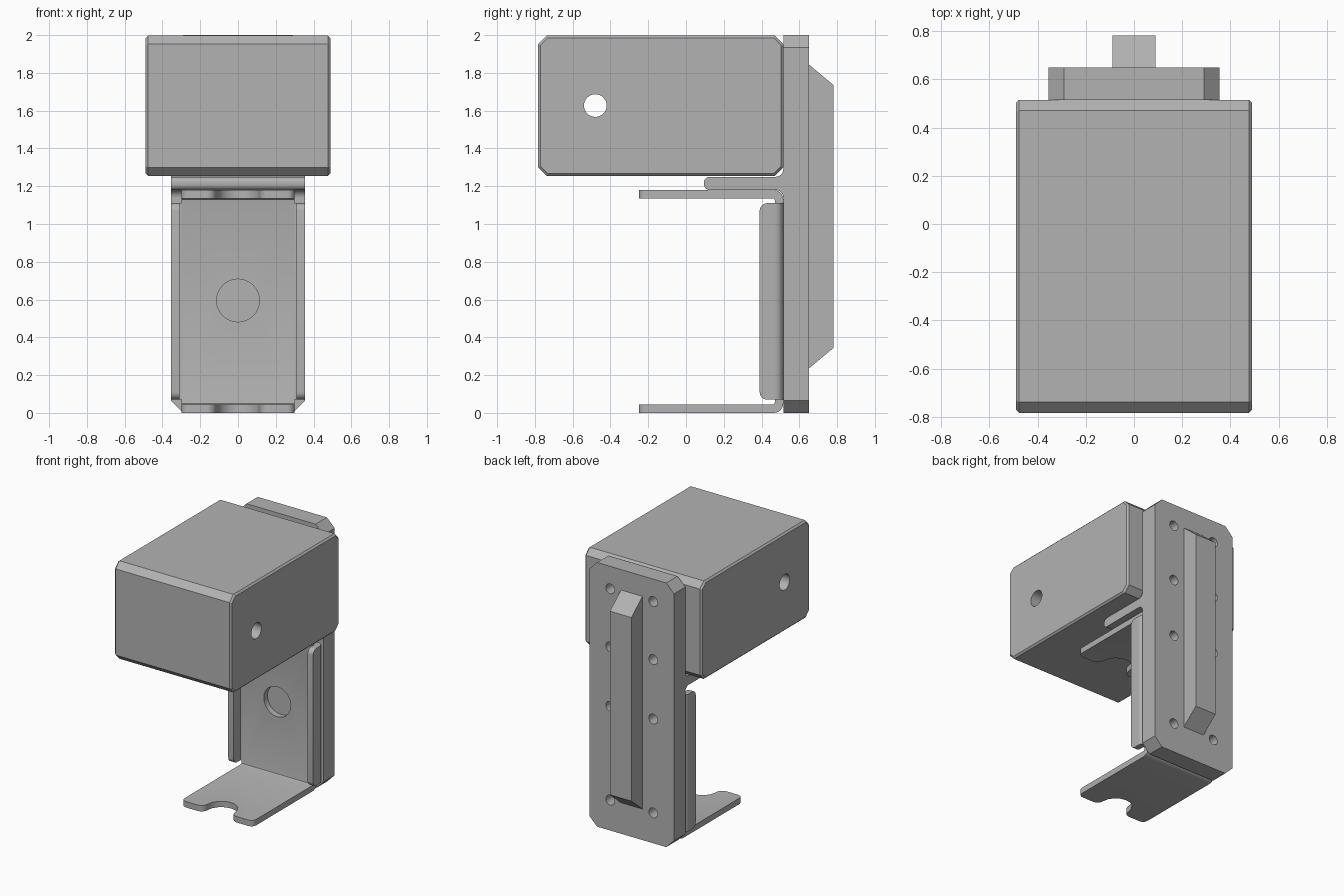
import bpy, bmesh, math
from mathutils import Vector

cube = bpy.data.objects.get("Cube")
if cube:
    bpy.data.objects.remove(cube, do_unlink=True)

grey = bpy.data.materials.new("light_grey")
grey.use_nodes = True
colour = (0.45, 0.45, 0.45, 1)
grey.diffuse_color = colour
grey.node_tree.nodes["Principled BSDF"].inputs["Base Color"].default_value = colour


def prism(name, pts, axis, lo, hi, rounds=()):
    """Extrude a 2D outline along an axis; each round is (edge axis, test, radius, segments)."""
    bm = bmesh.new()
    place = {"x": lambda a, b, t: (t, a, b),
             "y": lambda a, b, t: (a, t, b),
             "z": lambda a, b, t: (a, b, t)}[axis]
    face = bm.faces.new([bm.verts.new(place(a, b, lo)) for a, b in pts])
    ext = bmesh.ops.extrude_face_region(bm, geom=[face])
    moved = [v for v in ext["geom"] if isinstance(v, bmesh.types.BMVert)]
    bmesh.ops.translate(bm, verts=moved, vec=Vector(place(0, 0, hi - lo)))
    for direction, test, radius, segments in rounds:
        i = "xyz".index(direction)
        edges = []
        for e in bm.edges:
            d = (e.verts[0].co - e.verts[1].co).normalized()
            if abs(d[i]) > 0.99 and test((e.verts[0].co + e.verts[1].co) / 2):
                edges.append(e)
        bmesh.ops.bevel(bm, geom=edges, offset=radius, segments=segments,
                        profile=0.5, affect="EDGES")
    bmesh.ops.recalc_face_normals(bm, faces=bm.faces)
    mesh = bpy.data.meshes.new(name)
    bm.to_mesh(mesh)
    bm.free()
    mesh.materials.append(grey)
    obj = bpy.data.objects.new(name, mesh)
    bpy.context.collection.objects.link(obj)
    return obj


def circle(a, b, r, n=32):
    return [(a + r * math.cos(2 * math.pi * k / n), b + r * math.sin(2 * math.pi * k / n))
            for k in range(n)]


def rect(a0, a1, b0, b1):
    return [(a0, b0), (a1, b0), (a1, b1), (a0, b1)]


def cut(obj, cutter):
    mod = obj.modifiers.new("cut", "BOOLEAN")
    mod.operation, mod.solver, mod.object = "DIFFERENCE", "EXACT", cutter
    bpy.context.view_layer.objects.active = obj
    bpy.ops.object.modifier_apply(modifier=mod.name)
    bpy.data.objects.remove(cutter, do_unlink=True)


def near(a, b):
    return abs(a - b) < 0.002


W, BACK = 0.355, 0.515          # plate half width, plate front face
anywhere = lambda c: True

# Head block with chamfered edges and a cross hole
head = prism("head_block", rect(-0.783, BACK, 1.255, 1.997), "x", -0.49, 0.49,
             [("x", anywhere, 0.045, 1)])
bm = bmesh.new()
bm.from_mesh(head.data)
rim = [e for e in bm.edges if near(e.verts[0].co.x, e.verts[1].co.x)]
bmesh.ops.bevel(bm, geom=rim, offset=0.013, segments=1, affect="EDGES")
bm.to_mesh(head.data)
bm.free()
cut(head, prism("cross_hole_cutter", circle(-0.48, 1.627, 0.06), "x", -0.6, 0.6))

# Back plate with clipped corners and blind screw holes
plate = prism("back_plate", rect(-W, W, 0, 2), "y", BACK, 0.65,
              [("y", anywhere, 0.065 * 1.0, 1)])
for z in (0.23, 0.94, 1.39, 1.83):
    for x in (-0.18, 0.18):
        cut(plate, prism("screw_hole_cutter", circle(x, z, 0.037, 24), "y", 0.55, 0.7))

# Raised rib with sloping ends
prism("back_rib", [(0.65, 0.235), (0.782, 0.345), (0.782, 1.735), (0.65, 1.845)],
      "x", -0.09, 0.09)

# Shelf below the head, filleted into the plate
prism("shelf", [(0.095, 1.18), (BACK, 1.18), (BACK, 1.1), (0.53, 1.1), (0.53, 1.32),
                (BACK, 1.32), (BACK, 1.25), (0.095, 1.25)], "x", -W, W,
      [("x", lambda c: near(c.y, 0.095), 0.03, 6),
       ("x", lambda c: near(c.y, BACK) and 1.15 < c.z < 1.28, 0.04, 6)])

# Bent sheet: back wall with a bottom and a top flange
F, T = -0.25, 0.045
sheet = prism("bent_sheet", [(F, 0), (BACK, 0), (BACK, 1.18), (F, 1.18), (F, 1.18 - T),
                             (BACK - T, 1.18 - T), (BACK - T, T), (F, T)], "x", -0.3, 0.3,
              [("x", lambda c: near(c.y, BACK), 0.05, 6),
               ("x", lambda c: near(c.y, BACK - T), 0.01, 3),
               ("z", lambda c: near(c.y, F), 0.04, 6)])
# Rounded notch through both flanges
r, lip, cy = 0.115, 0.05, F + 0.05
steps = [k * math.pi / 16 for k in range(9)]
side = [(r + lip - lip * math.sin(a), cy - lip * math.cos(a)) for a in steps]
arc = [(r * math.cos(2 * a), cy + r * math.sin(2 * a)) for a in steps[1:-1]]
notch = ([(r + lip, F - 0.1)] + side + arc
         + [(-x, y) for x, y in reversed(side)] + [(-r - lip, F - 0.1)])
cut(sheet, prism("notch_cutter", notch, "z", -0.1, 1.3))
cut(sheet, prism("round_hole_cutter", circle(0, 0.595, 0.113, 48), "y", 0.4, 0.6))

# Side flanges bent forward from the back wall
for name, s in (("left_side_flange", 1), ("right_side_flange", -1)):
    outline = [(s * 0.29, BACK), (s * W, BACK), (s * W, 0.39), (s * 0.31, 0.39),
               (s * 0.31, BACK - T), (s * 0.29, BACK - T)]
    prism(name, outline, "z", 0.07, 1.11,
          [("z", lambda c: near(abs(c.x), W) and near(c.y, BACK), 0.045, 6),
           ("x", lambda c: near(c.y, 0.39), 0.04, 6)])

# Smooth the rounded faces, keep edges sharp
for obj in list(bpy.context.scene.objects):
    if obj.type == "MESH" and grey.name in obj.data.materials:
        bpy.ops.object.select_all(action="DESELECT")
        obj.select_set(True)
        bpy.context.view_layer.objects.active = obj
        bpy.ops.object.shade_smooth_by_angle(angle=math.radians(30))
